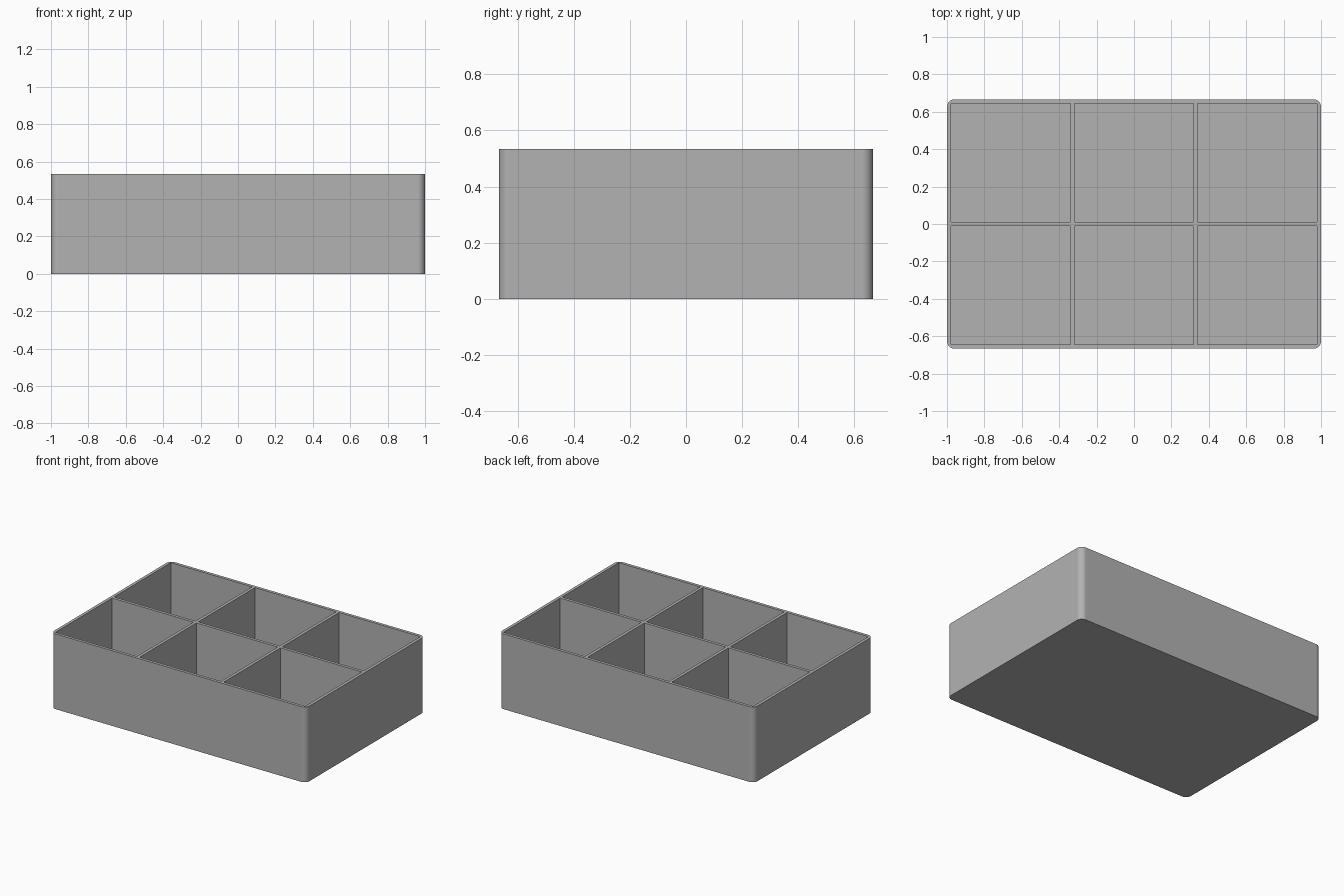
import bpy
import bmesh
import math

if "Cube" in bpy.data.objects:
    bpy.data.objects.remove(bpy.data.objects["Cube"])

# Overall dimensions
LENGTH, WIDTH, HEIGHT = 2.0, 1.333, 0.533
WALL = 0.0213
FLOOR = 0.0213
RADIUS = 0.04
COLUMNS, ROWS = 3, 2
CORNER_STEPS = 10

grey = bpy.data.materials.new("plain grey")
grey.diffuse_color = (0.45, 0.45, 0.45, 1.0)
grey.use_nodes = True
grey.node_tree.nodes["Principled BSDF"].inputs["Base Color"].default_value = grey.diffuse_color


def make_object(name, bm):
    bmesh.ops.recalc_face_normals(bm, faces=bm.faces[:])
    mesh = bpy.data.meshes.new(name)
    bm.to_mesh(mesh)
    bm.free()
    mesh.materials.append(grey)
    obj = bpy.data.objects.new(name, mesh)
    bpy.context.collection.objects.link(obj)
    return obj


# Solid tray block: rounded rectangle pulled up to full height
bm = bmesh.new()
outline = []
corners = [(1, 1), (-1, 1), (-1, -1), (1, -1)]
for quarter, (sx, sy) in enumerate(corners):
    cx = sx * (LENGTH / 2 - RADIUS)
    cy = sy * (WIDTH / 2 - RADIUS)
    for i in range(CORNER_STEPS + 1):
        a = math.pi / 2 * (quarter + i / CORNER_STEPS)
        outline.append(bm.verts.new((cx + RADIUS * math.cos(a),
                                     cy + RADIUS * math.sin(a), 0)))
base = bm.faces.new(outline)
pulled = bmesh.ops.extrude_face_region(bm, geom=[base], use_keep_orig=True)
top = [v for v in pulled["geom"] if isinstance(v, bmesh.types.BMVert)]
bmesh.ops.translate(bm, verts=top, vec=(0, 0, HEIGHT))
tray = make_object("divided_tray", bm)

# Square-cornered compartments, equally spaced with dividers as thick as the walls
cell_x = (LENGTH - WALL * (COLUMNS + 1)) / COLUMNS
cell_y = (WIDTH - WALL * (ROWS + 1)) / ROWS
bm = bmesh.new()
for c in range(COLUMNS):
    for r in range(ROWS):
        x = (c - (COLUMNS - 1) / 2) * (cell_x + WALL)
        y = (r - (ROWS - 1) / 2) * (cell_y + WALL)
        box = bmesh.ops.create_cube(bm, size=1)["verts"]
        bmesh.ops.scale(bm, verts=box, vec=(cell_x, cell_y, HEIGHT))
        bmesh.ops.translate(bm, verts=box, vec=(x, y, FLOOR + HEIGHT / 2))
cutter = make_object("compartment_cutter", bm)
cutter.hide_render = True

# Hollow out the compartments
bpy.context.view_layer.objects.active = tray
tray.select_set(True)
cut = tray.modifiers.new("compartments", 'BOOLEAN')
cut.operation = 'DIFFERENCE'
cut.solver = 'EXACT'
cut.object = cutter
bpy.ops.object.modifier_apply(modifier=cut.name)
bpy.data.objects.remove(cutter)

# Smooth rounded corners, crisp edges elsewhere
bpy.ops.object.shade_smooth_by_angle(angle=math.radians(30))
weighted = tray.modifiers.new("flat walls", 'WEIGHTED_NORMAL')
weighted.keep_sharp = True
